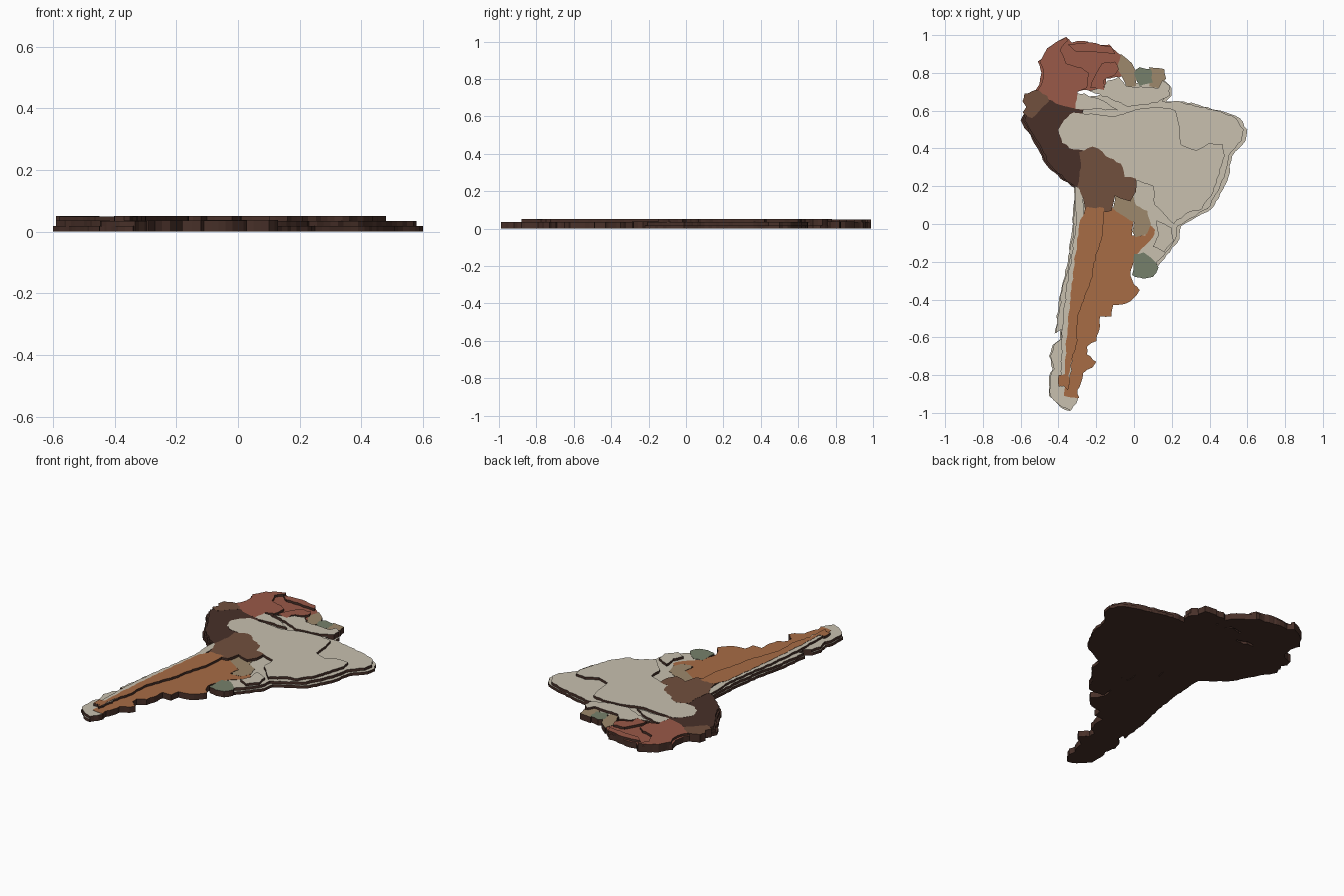
import bpy
import bmesh
import random
from mathutils import Vector

default_cube = bpy.data.objects.get("Cube")
if default_cube:
    bpy.data.objects.remove(default_cube, do_unlink=True)

random.seed(4)
SHORE, PLAIN, HIGH = .018, .035, .049
LIFT = .0001          # keeps overlapping plate tops apart
plate_count = 0


def make_material(name, colour):
    material = bpy.data.materials.new(name)
    material.use_nodes = True
    rgba = (*colour, 1)
    material.diffuse_color = rgba
    shader = material.node_tree.nodes["Principled BSDF"]
    shader.inputs["Base Color"].default_value = rgba
    shader.inputs["Roughness"].default_value = .9
    return material


cream = make_material("cream", (.58, .53, .43))
red = make_material("brick red", (.32, .1, .065))
dark = make_material("dark earth", (.065, .03, .022))
brown = make_material("brown", (.165, .08, .048))
orange = make_material("burnt orange", (.39, .15, .06))
tan = make_material("tan", (.34, .25, .15))
green = make_material("grey green", (.18, .216, .145))


def rough_outline(points):
    """Break every edge into short, slightly crooked pieces."""
    outline = []
    for start, end in zip(points, points[1:] + points[:1]):
        a, b = Vector(start), Vector(end)
        along = b - a
        across = Vector((-along.y, along.x)).normalized()
        pieces = max(1, round(along.length / .025))
        for i in range(pieces):
            wobble = random.uniform(-.005, .005) if i else 0
            outline.append(a + along * (i / pieces) + across * wobble)
    return outline


def plate(name, material, height, points, shift=(0, 0)):
    """Solid slab with a coloured top and dark cut sides."""
    global plate_count
    plate_count += 1
    bm = bmesh.new()
    offset = Vector(shift)
    corners = [bm.verts.new((*(p + offset), 0)) for p in rough_outline(points)]
    floor = bm.faces.new(corners)
    top = bmesh.ops.extrude_face_region(bm, geom=[floor], use_keep_orig=True)
    rise = height + plate_count * LIFT
    moved = [v for v in top["geom"] if isinstance(v, bmesh.types.BMVert)]
    bmesh.ops.translate(bm, verts=moved, vec=(0, 0, rise))
    bmesh.ops.recalc_face_normals(bm, faces=bm.faces)
    for face in bm.faces:
        face.material_index = 0 if face.normal.z > .5 else 1
    mesh = bpy.data.meshes.new(name)
    bm.to_mesh(mesh)
    bm.free()
    mesh.materials.append(material)
    mesh.materials.append(dark)
    bpy.context.collection.objects.link(bpy.data.objects.new(name, mesh))


# Eastern land: shore step, then the plain set back from the sea
east_coast = [
    (-.1, .7), (0, .74), (.16, .76), (.2, .72), (.2, .68), (.17, .65),
    (.26, .65), (.37, .62), (.46, .6), (.56, .56), (.6, .5), (.59, .44),
    (.52, .36), (.5, .25), (.47, .18), (.41, .08), (.32, .03), (.25, -.01),
    (.24, -.08), (.19, -.15), (.13, -.22), (.02, -.17), (.07, -.05),
    (0, .1), (-.1, .3), (-.3, .5), (-.3, .65)]
plate("east_shore", cream, SHORE, east_coast)
plate("east_plain", cream, PLAIN, east_coast, (-.02, 0))

# South-western strip along the ocean
west_coast = [
    (-.28, .2), (-.26, .05), (-.28, -.3), (-.33, -.6), (-.33, -.85),
    (-.3, -.92), (-.31, -.95), (-.34, -.99), (-.39, -.97), (-.45, -.91),
    (-.45, -.81), (-.43, -.77), (-.45, -.7), (-.43, -.64), (-.39, -.61),
    (-.39, -.56), (-.42, -.58), (-.4, -.44), (-.385, -.35), (-.35, -.2),
    (-.33, -.05), (-.32, .1), (-.32, .2)]
plate("strip_shore", cream, SHORE, west_coast)
plate("strip_plain", cream, PLAIN, west_coast, (.006, .002))
plate("strip_ridge", cream, HIGH, [
    (-.31, .2), (-.27, .2), (-.26, 0), (-.3, -.4), (-.34, -.85),
    (-.39, -.86), (-.385, -.7), (-.375, -.5), (-.36, -.35),
    (-.33, -.16), (-.305, 0)])

# Western highland, stepped towards the ocean
west_highland = [
    (-.6, .55), (-.57, .6), (-.53, .6), (-.47, .66), (-.44, .69),
    (-.38, .65), (-.29, .63), (-.29, .55), (-.24, .38), (-.25, .2),
    (-.31, .19), (-.39, .24), (-.47, .32), (-.5, .38), (-.54, .45)]
for label, level, inset in (("foot", SHORE, 0), ("step", PLAIN, .01),
                            ("top", HIGH, .02)):
    plate("west_highland_" + label, dark, level, west_highland, (inset, 0))

# Northern land
plate("north_plain", red, PLAIN, [
    (-.36, .99), (-.33, .96), (-.27, .97), (-.2, .95), (-.13, .95),
    (-.09, .91), (-.06, .88), (-.09, .83), (-.06, .78), (-.15, .77),
    (-.15, .71), (-.25, .71), (-.3, .7), (-.31, .62), (-.39, .63),
    (-.46, .66), (-.52, .71), (-.5, .74), (-.49, .8), (-.51, .86),
    (-.48, .88), (-.46, .93), (-.4, .97)])
plate("north_highland", red, HIGH, [
    (-.36, .99), (-.35, .97), (-.39, .92), (-.36, .85), (-.28, .83),
    (-.24, .8), (-.25, .72), (-.3, .7), (-.3, .61), (-.39, .63),
    (-.46, .66), (-.51, .71), (-.49, .74), (-.48, .8), (-.5, .86),
    (-.46, .93), (-.4, .97)])
plate("north_coastal_ridge", red, HIGH, [
    (-.35, .95), (-.25, .96), (-.12, .94), (-.1, .9), (-.2, .91), (-.3, .91)])
plate("north_east_ridge", red, HIGH, [
    (-.17, .85), (-.1, .86), (-.08, .82), (-.1, .79), (-.16, .76),
    (-.16, .71), (-.23, .72), (-.21, .78)])
plate("north_west_corner", brown, HIGH, [
    (-.59, .65), (-.58, .69), (-.52, .71), (-.46, .68), (-.45, .65),
    (-.5, .6), (-.54, .56), (-.59, .59), (-.57, .62)])

# Inner high ground, parted by the river valleys
plate("river_wedge", cream, HIGH, [
    (-.31, .61), (-.3, .69), (-.26, .69), (-.14, .64), (-.08, .6), (-.2, .61)])
plate("northern_upland", cream, HIGH, [
    (-.25, .71), (-.16, .71), (-.14, .76), (-.08, .78), (-.04, .73),
    (.13, .72), (.15, .76), (.19, .73), (.19, .68), (.12, .64),
    (-.03, .62), (-.12, .66)])
plate("great_upland", cream, HIGH, [
    (-.32, .59), (-.2, .58), (-.1, .57), (-.04, .59), (.03, .61),
    (.14, .62), (.22, .6), (.24, .5), (.25, .42), (.33, .39), (.4, .43),
    (.47, .42), (.48, .36), (.44, .24), (.42, .17), (.36, .08), (.27, .05),
    (.21, 0), (.16, .05), (.11, .1), (.1, .2), (.02, .23), (-.03, .22),
    (-.14, .34), (-.22, .38), (-.34, .4), (-.38, .43), (-.4, .5), (-.37, .55)])
plate("southern_upland", cream, HIGH, [
    (.12, .02), (.2, -.02), (.21, -.09), (.16, -.15), (.1, -.12), (.13, -.06)])
plate("central_highland", brown, HIGH, [
    (-.29, .38), (-.22, .41), (-.19, .4), (-.15, .36), (-.07, .32),
    (-.05, .25), (.01, .24), (.01, .17), (-.02, .12), (-.1, .15),
    (-.12, .07), (-.25, .06), (-.27, .14), (-.3, .2), (-.28, .3)])

# Southern land: broad plain and the raised western range
plate("south_plain", orange, PLAIN, [
    (-.26, .08), (-.1, .09), (0, .02), (-.01, -.06), (.06, -.06),
    (.08, 0), (.11, -.03), (.1, -.07), (.04, -.13), (0, -.17),
    (-.02, -.27), (0, -.32), (.03, -.35), (0, -.39), (-.04, -.42),
    (-.11, -.43), (-.12, -.49), (-.18, -.49), (-.18, -.54), (-.2, -.62),
    (-.25, -.65), (-.25, -.69), (-.2, -.73), (-.22, -.76), (-.27, -.79),
    (-.28, -.84), (-.3, -.88), (-.29, -.92), (-.37, -.91), (-.35, -.6),
    (-.3, -.2)])
plate("south_range", orange, HIGH, [
    (-.25, .09), (-.16, .085), (-.17, -.08), (-.2, -.16), (-.22, -.28),
    (-.26, -.38), (-.3, -.5), (-.3, -.62), (-.34, -.75), (-.35, -.88),
    (-.37, -.86), (-.36, -.66), (-.35, -.5), (-.33, -.34), (-.31, -.16),
    (-.29, 0)])
plate("south_lake_hill", orange, HIGH, [
    (-.4, -.8), (-.35, -.79), (-.345, -.86), (-.4, -.86)])

# Small lowland pieces
plate("inland_lowland", tan, PLAIN, [
    (-.1, .15), (-.01, .16), (.01, .1), (.07, .07), (.09, 0),
    (.07, -.05), (.01, -.07), (-.01, -.04), (0, .01), (-.11, .08)])
plate("river_mouth_lowland", green, PLAIN, [
    (0, -.16), (.05, -.15), (.1, -.19), (.13, -.23), (.1, -.28),
    (.05, -.29), (-.01, -.27)])
plate("north_coast_west", tan, PLAIN, [
    (-.07, .9), (-.01, .85), (.02, .8), (.01, .73), (-.04, .72),
    (-.06, .77), (-.09, .83)])
plate("north_coast_east", tan, PLAIN, [
    (.08, .83), (.16, .82), (.17, .77), (.13, .72), (.08, .73)])
plate("north_coast_middle", green, PLAIN, [
    (0, .8), (.03, .83), (.09, .82), (.1, .75), (.03, .73)])
